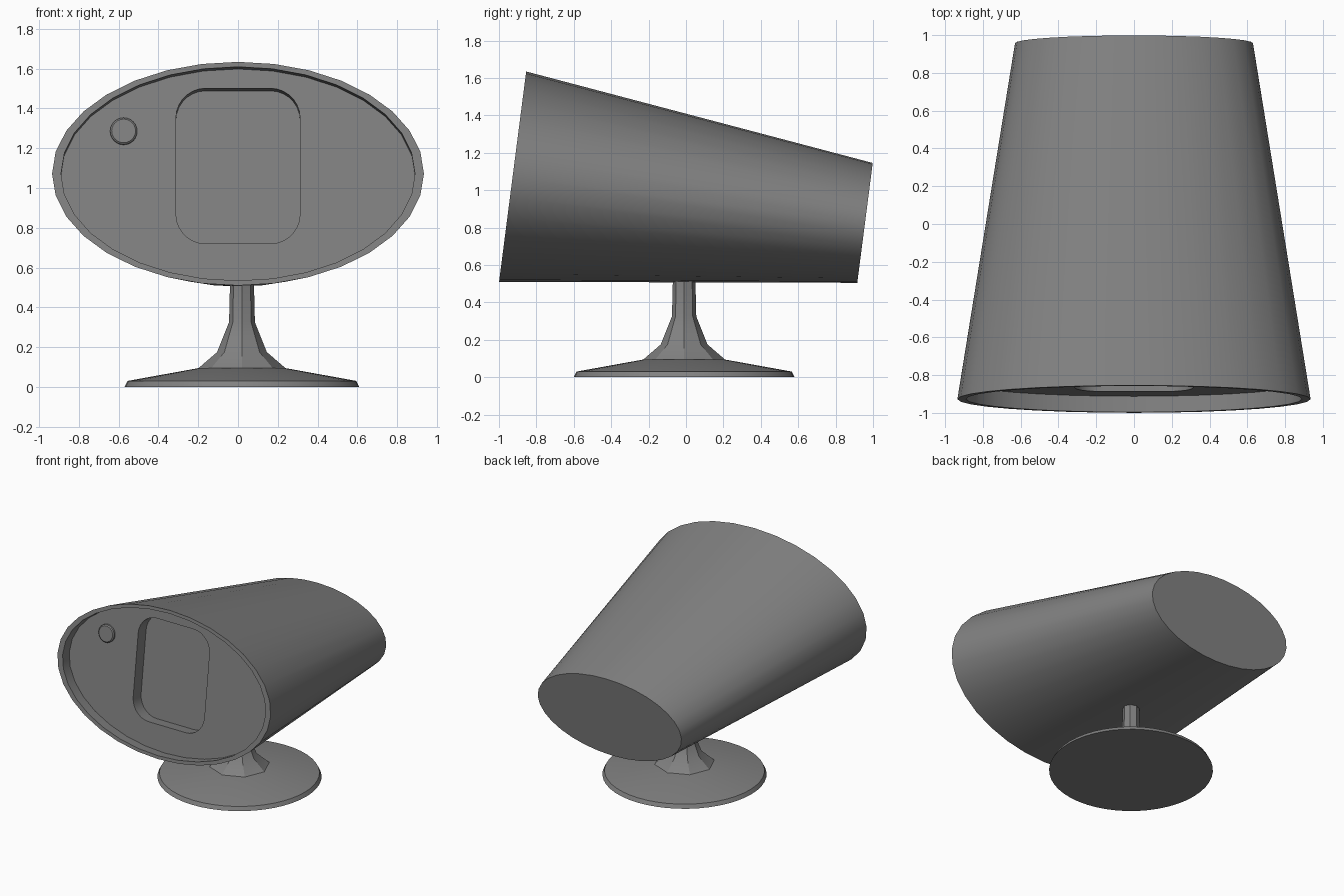
import bpy, bmesh
from math import cos, sin, tau, radians
from mathutils import Vector

cube = bpy.data.objects.get("Cube")
if cube:
    bpy.data.objects.remove(cube, do_unlink=True)

grey = bpy.data.materials.new("mid grey")
grey.use_nodes = True
colour = (0.22, 0.22, 0.22, 1)
grey.diffuse_color = colour
grey.node_tree.nodes["Principled BSDF"].inputs["Base Color"].default_value = colour

SIDES = 32
UP = Vector((0, 0.128, 0.992)).normalized()   # slope of the tilted end faces
OUT = Vector((0, -UP.z, UP.y))                # outward direction of the front


def ellipse(rx, ry, n=SIDES):
    return [(rx * cos(tau * i / n), ry * sin(tau * i / n)) for i in range(n)]


def rounded_rect(hx, hy, r, n=8):
    pts = []
    for k, (sx, sy) in enumerate([(1, 1), (-1, 1), (-1, -1), (1, -1)]):
        for j in range(n):
            a = tau / 4 * (k + j / (n - 1))
            pts.append((sx * (hx - r) + r * cos(a), sy * (hy - r) + r * sin(a)))
    return pts


def tilted(pts, centre):
    return [Vector(centre) + Vector((x, 0, 0)) + UP * y for x, y in pts]


def loft(name, rings):
    """Join equal rings of points into a closed skin, capped at both ends."""
    bm = bmesh.new()
    loops = [[bm.verts.new(p) for p in ring] for ring in rings]
    for a, b in zip(loops, loops[1:]):
        for i in range(len(a)):
            j = (i + 1) % len(a)
            bm.faces.new((a[i], a[j], b[j], b[i]))
    bm.faces.new(loops[0])
    bm.faces.new(loops[-1])
    bmesh.ops.recalc_face_normals(bm, faces=bm.faces)
    mesh = bpy.data.meshes.new(name)
    bm.to_mesh(mesh)
    bm.free()
    mesh.materials.append(grey)
    obj = bpy.data.objects.new(name, mesh)
    bpy.context.collection.objects.link(obj)
    bpy.ops.object.select_all(action="DESELECT")
    obj.select_set(True)
    bpy.context.view_layer.objects.active = obj
    bpy.ops.object.shade_smooth_by_angle(angle=radians(30))
    return obj


def turned(name, profile, n):
    return loft(name, [[Vector((0.02 + x, -0.01 + y, z)) for x, y in ellipse(r, r, n)]
                       for r, z in profile])


# Tapered housing with a rim, recessed front plate and pocket
back = Vector((0, 0.957, 0.825))
front = Vector((0, -0.927, 1.072))
plate = front - OUT * 0.085
pocket = plate + UP * 0.05
pocket_outline = rounded_rect(0.312, 0.394, 0.15)
loft("housing", [
    tilted(ellipse(0.63, 0.323), back),
    tilted(ellipse(0.935, 0.567), front),
    tilted(ellipse(0.89, 0.542), front),
    tilted(ellipse(0.89, 0.542), plate),
    tilted(pocket_outline, pocket),
    tilted(pocket_outline, pocket - OUT * 0.1),
])

# Small round button on the front plate
spot = plate + UP * 0.225 + Vector((-0.575, 0, 0))
loft("button", [tilted(ellipse(r, r, 24), spot + OUT * d)
                for r, d in [(0.068, -0.01), (0.068, 0.015), (0.06, 0.022)]])

# Round foot and faceted neck
turned("foot", [(0.59, 0), (0.575, 0.03), (0.215, 0.095)], 48)
turned("neck", [(0.22, 0.093), (0.125, 0.175), (0.065, 0.325), (0.06, 0.53)], 8)
